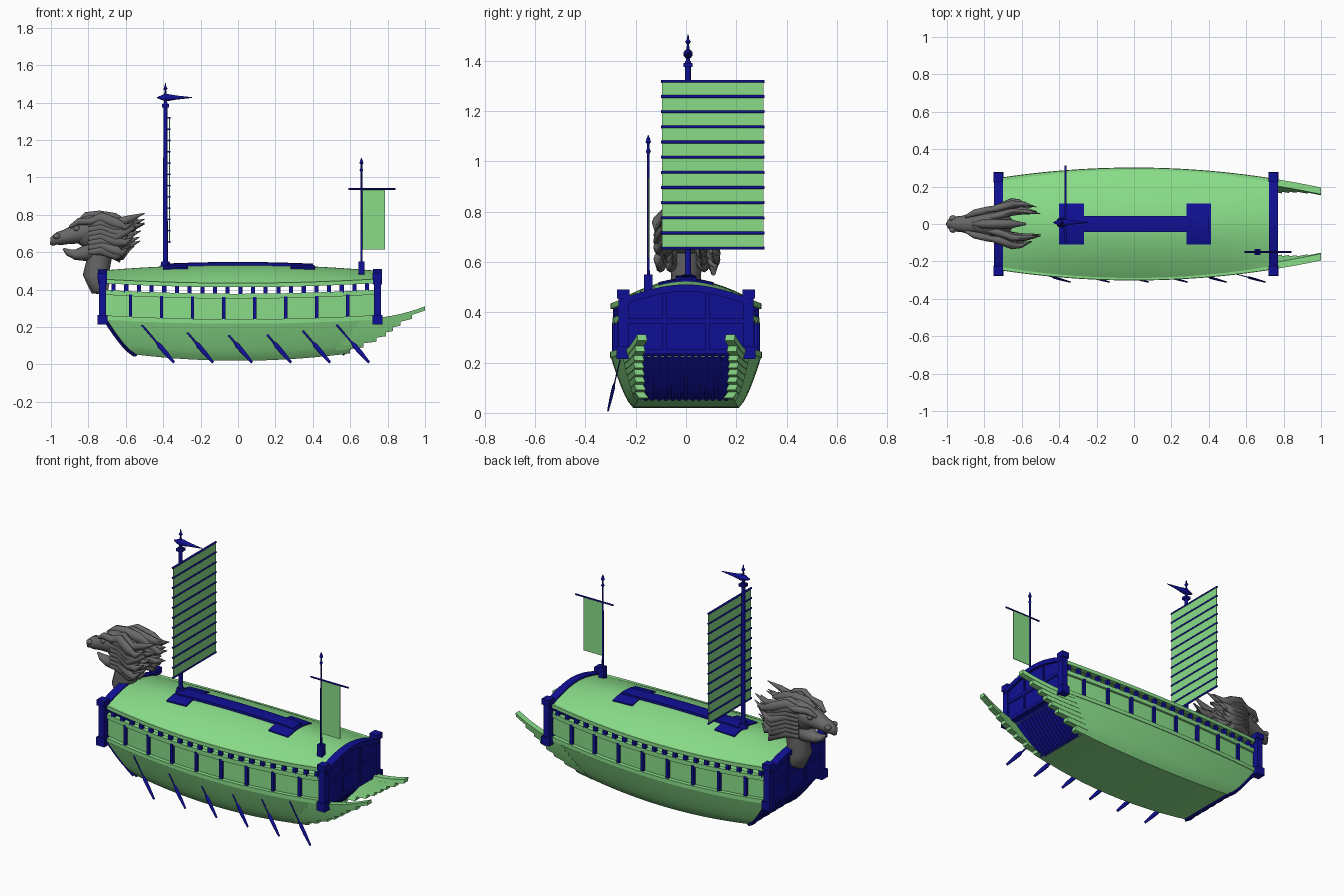
import bpy, bmesh, math, random
from mathutils import Vector

if "Cube" in bpy.data.objects:
    bpy.data.objects.remove(bpy.data.objects["Cube"])


def material(name, col):
    m = bpy.data.materials.new(name)
    m.use_nodes = True
    m.diffuse_color = (*col, 1)
    m.node_tree.nodes["Principled BSDF"].inputs["Base Color"].default_value = (*col, 1)
    return m


GREEN = material("light green", (0.25, 0.72, 0.25))
BLUE = material("navy blue", (0.005, 0.005, 0.30))
GREY = material("stone grey", (0.14, 0.14, 0.14))


def finish(name, bm, mat, angle=35):
    bmesh.ops.recalc_face_normals(bm, faces=bm.faces)
    me = bpy.data.meshes.new(name)
    bm.to_mesh(me)
    bm.free()
    me.materials.append(mat)
    ob = bpy.data.objects.new(name, me)
    bpy.context.collection.objects.link(ob)
    bpy.ops.object.select_all(action="DESELECT")
    ob.select_set(True)
    bpy.context.view_layer.objects.active = ob
    bpy.ops.object.shade_smooth_by_angle(angle=math.radians(angle))
    return ob


def loft(name, rings, mat, angle=35):
    """Closed rings joined into a capped solid."""
    bm = bmesh.new()
    rows = [[bm.verts.new(p) for p in r] for r in rings]
    n = len(rows[0])
    for a, b in zip(rows, rows[1:]):
        for i in range(n):
            j = (i + 1) % n
            bm.faces.new((a[i], a[j], b[j], b[i]))
    bm.faces.new(rows[0])
    bm.faces.new(rows[-1])
    return finish(name, bm, mat, angle)


def box(name, x, y, z, mat):
    return loft(name, [[(a, y[0], z[0]), (a, y[1], z[0]), (a, y[1], z[1]), (a, y[0], z[1])]
                       for a in x], mat)


def tube(name, pts, radii, mat, sides=10, flat=1.0):
    """Tapered tube; flat squeezes it along one cross direction."""
    pts = [Vector(p) for p in pts]
    rings = []
    for i, (p, r) in enumerate(zip(pts, radii)):
        d = (pts[min(i + 1, len(pts) - 1)] - pts[max(i - 1, 0)]).normalized()
        a = d.cross(Vector((0, 1, 0)) if abs(d.y) < 0.9 else Vector((1, 0, 0))).normalized()
        b = d.cross(a)
        rings.append([p + a * r * math.cos(t) + b * r * flat * math.sin(t)
                      for t in (k * math.tau / sides for k in range(sides))])
    return loft(name, rings, mat, 60)


def ball(name, c, size, mat):
    bm = bmesh.new()
    bmesh.ops.create_uvsphere(bm, u_segments=20, v_segments=12, radius=1)
    for v in bm.verts:
        v.co = Vector([v.co[k] * size[k] + c[k] for k in range(3)])
    return finish(name, bm, mat, 60)


def span(a, b, n):
    return [a + (b - a) * i / n for i in range(n + 1)]


# Ship lines
def width(x): return 0.30 - 0.055 * (x / 0.72) ** 2
def sheer(x): return 0.02 * (x / 0.7) ** 2
def keel(x): return 0.02 + 0.11 * x * x
def gunwale(x): return 0.225 + sheer(x) + 0.5 * max(0, x - 0.7) ** 2
def bow_x(v): return -0.55 - 0.16 * v ** 0.7
def stern_x(v): return 0.55 + 0.18 * v ** 0.8


def hull_point(x, v, side=1, inset=0):
    y = width(x) * (0.70 + 0.30 * v ** 0.7) - inset
    return Vector((x, side * y, keel(x) + (gunwale(x) - keel(x)) * v))


def roof_z(x, y):
    edge, top = 0.425 + sheer(x), 0.53 - 0.03 * (x / 0.72) ** 2
    return edge + (top - edge) * (1 - min(1, abs(y) / width(x)) ** 1.8)


# Hull: bottom and flared sides
LEVELS = span(0, 1, 8)
bm = bmesh.new()
rows = []
for u in span(0, 1, 28):
    ring = [(v, s) for s, vs in ((-1, LEVELS[::-1]), (1, LEVELS)) for v in vs]
    rows.append([bm.verts.new(hull_point(bow_x(v) + (stern_x(v) - bow_x(v)) * u, v, s))
                 for v, s in ring])
for a, b in zip(rows, rows[1:]):
    for i in range(len(a) - 1):
        bm.faces.new((a[i], a[i + 1], b[i + 1], b[i]))
    bm.faces.new((a[0], b[0], b[-1], a[-1]))
finish("hull", bm, GREEN, 30)

# Sloping bow and stern boards
for name, fx in (("bow_board", bow_x), ("stern_board", stern_x)):
    loft(name, [[hull_point(fx(v) + dx, v, s, 0.003) for dx, s in
                 ((-0.008, -1), (-0.008, 1), (0.008, 1), (0.008, -1))] for v in LEVELS], BLUE)
for s in (-1, 1):
    tube("bow_edge", [hull_point(bow_x(v), v, s, 0.008) for v in LEVELS], [0.014] * 9, BLUE, 4)
p = hull_point(bow_x(0), 0)
tube("bow_foot", [p, (p.x, -p.y, p.z)], [0.012] * 2, BLUE, 6)
for y in span(-0.16, 0.16, 12):
    tube("stern_rib", [(stern_x(v) + 0.008, y, hull_point(stern_x(v), v).z) for v in LEVELS],
         [0.008] * 9, BLUE, 6)
for y in span(-0.2, 0.2, 6):
    tube("bow_rib", [(bow_x(v) - 0.008, y, hull_point(bow_x(v), v).z) for v in LEVELS],
         [0.006] * 9, BLUE, 6)

# Stepped planks that sweep past the stern
ENDS = [0.60, 0.67, 0.74, 0.79, 0.83, 0.87, 0.93, 1.0]
for s in (-1, 1):
    for k, end in enumerate(ENDS):
        lo, hi = LEVELS[k], LEVELS[k + 1]
        loft("stern_wing_plank",
             [[hull_point(x, lo, s, -0.003), hull_point(x, hi, s, -0.001),
               hull_point(x, hi, s, 0.035), hull_point(x, lo, s, 0.035)]
              for x in span(stern_x(lo) - 0.06, end, 8)], GREEN)


# Lengthwise rails and walls
def rail(name, side, lo, hi, out, thick, mat=GREEN, x0=-0.71, x1=0.735):
    loft(name, [[(x, side * (width(x) + out - d), z + sheer(x))
                 for d, z in ((0, lo), (0, hi), (thick, hi), (thick, lo))]
                for x in span(x0, x1, 28)], mat)


for s in (-1, 1):
    rail("gunwale_rail", s, 0.218, 0.242, 0.002, 0.04)
    rail("side_wall", s, 0.235, 0.36, -0.022, 0.015)
    rail("window_sill", s, 0.352, 0.378, -0.008, 0.03)
    rail("roof_edge_rail", s, 0.413, 0.435, 0.0, 0.03)
    for x in span(-0.575, 0.587, 7):
        y, z = s * (width(x) - 0.018), sheer(x)
        box("wall_post", (x - 0.009, x + 0.009), (y - 0.012, y + 0.012),
            (0.235 + z, 0.36 + z), BLUE)
    for x in span(-0.665, 0.69, 20):
        y, z = s * (width(x) - 0.02), sheer(x)
        box("window_post", (x - 0.011, x + 0.011), (y - 0.011, y + 0.011),
            (0.37 + z, 0.42 + z), BLUE)

# Deck inside
loft("deck", [[(x, -width(x) + 0.03, 0.222), (x, width(x) - 0.03, 0.222),
               (x, width(x) - 0.03, 0.232), (x, -width(x) + 0.03, 0.232)]
              for x in span(-0.70, 0.72, 16)], GREEN)


# Domed roof and its ridge
def roof_strip(name, x0, x1, half, lo, hi, mat):
    rings = []
    for x in span(x0, x1, 24):
        ys = [t * (half or width(x)) for t in span(-1, 1, 20)]
        rings.append([(x, y, roof_z(x, y) + hi) for y in ys]
                     + [(x, y, roof_z(x, y) + lo) for y in ys[::-1]])
    loft(name, rings, mat)


roof_strip("roof", -0.72, 0.745, None, -0.012, 0.003, GREEN)
roof_strip("roof_ridge", -0.38, 0.40, 0.042, -0.005, 0.018, BLUE)
for x in (-0.40, 0.28):
    roof_strip("ridge_end_plate", x, x + 0.132, 0.11, -0.005, 0.010, BLUE)


# End bulkheads with arched beams, posts and framing
def arch(y): return 0.445 + 0.06 * (1 - min(1, abs(y) / 0.26) ** 1.8)


def arched(name, x, dx, lo, hi):
    loft(name, [[(x - dx, y, lo(y)), (x + dx, y, lo(y)), (x + dx, y, hi(y)), (x - dx, y, hi(y))]
                for y in span(-0.25, 0.25, 20)], BLUE)


for x, out in ((-0.725, -1), (0.745, 1)):
    arched("bulkhead", x, 0.008, lambda y: 0.235, arch)
    arched("arched_beam", x, 0.024, lambda y: arch(y) - 0.022, lambda y: arch(y) + 0.006)
    xs = (x - 0.016, x + 0.016)
    for z in (0.245, 0.365):
        box("bulkhead_crossbar", xs, (-0.24, 0.24), (z - 0.01, z + 0.01), BLUE)
    for y in (-0.085, 0.085):
        box("bulkhead_stud", xs, (y - 0.008, y + 0.008), (0.24, 0.48), BLUE)
    for s in (-1, 1):
        box("corner_post", (x - 0.019, x + 0.019), (s * 0.228, s * 0.268), (0.22, 0.48), BLUE)
        box("post_cap", (x - 0.025, x + 0.025), (s * 0.225, s * 0.275), (0.455, 0.49), BLUE)
        box("post_foot", (x - 0.027, x + 0.027), (s * 0.222, s * 0.277), (0.215, 0.265), BLUE)

# Oars on the right side
for k in range(6):
    a, b = Vector((-0.515 + 0.2085 * k, -0.262, 0.212)), Vector((-0.342 + 0.2085 * k, -0.31, 0.01))
    tube("oar", [a.lerp(b, t) for t in (0, 0.45, 0.55, 0.75, 1)],
         [0.005, 0.005, 0.013, 0.012, 0.007], BLUE, 8, 0.5)

# Mast with finial and wind vane
MX, MY = -0.388, 0.008
tube("mast", [(MX, MY, z) for z in (0.50, 1.40)], [0.013, 0.011], BLUE, 12)
tube("mast_base", [(MX, MY, z) for z in (0.51, 0.55)], [0.03, 0.022], BLUE, 12)
box("mast_collar", (MX - 0.018, MX + 0.018), (MY - 0.018, MY + 0.018), (1.375, 1.392), BLUE)
tube("mast_finial", [(MX, MY, z) for z in (1.39, 1.44, 1.465, 1.475, 1.485, 1.505)],
     [0.008, 0.008, 0.004, 0.012, 0.005, 0.002], BLUE)
tube("wind_vane", [(x, MY, 1.427) for x in (-0.432, -0.40, -0.375, -0.33, -0.245)],
     [0.003, 0.016, 0.019, 0.011, 0.002], BLUE, 10)

# Battened sail
SX = -0.366
box("sail", (SX - 0.002, SX + 0.002), (-0.095, 0.308), (0.653, 1.318), GREEN)
for z in span(0.655, 1.318, 11):
    tube("sail_batten", [(SX, -0.1, z), (SX, 0.312, z)], [0.006] * 2, BLUE, 8)
    tube("batten_tie", [(SX, MY, z), (MX, MY, z)], [0.003] * 2, BLUE, 6)

# Stern banner
FX, FY = 0.66, -0.15
box("banner_base", (FX - 0.016, FX + 0.016), (FY - 0.016, FY + 0.016), (0.48, 0.55), BLUE)
tube("banner_pole", [(FX, FY, z) for z in (0.5, 1.03, 1.04, 1.05, 1.07, 1.075, 1.09, 1.105)],
     [0.006, 0.005, 0.010, 0.005, 0.005, 0.011, 0.007, 0.001], BLUE, 8)
tube("banner_yard", [(0.59, FY, 0.938), (0.842, FY, 0.938)], [0.005] * 2, BLUE, 8)
box("banner", (0.664, 0.787), (FY - 0.002, FY + 0.002), (0.615, 0.936), GREEN)


# Dragon figurehead
def profile(name, pts, flat=1.0, y=0):
    tube(name, [(x, y, z) for x, z, r in pts], [r for x, z, r in pts], GREY, 16, flat)


profile("dragon_neck", [(-0.69, 0.42, 0.05), (-0.74, 0.43, 0.065), (-0.76, 0.48, 0.07),
                        (-0.745, 0.55, 0.066), (-0.74, 0.64, 0.08)], 0.9)
ball("dragon_skull", (-0.765, 0, 0.71), (0.12, 0.075, 0.095), GREY)
profile("dragon_snout", [(-0.79, 0.715, 0.07), (-0.86, 0.70, 0.055), (-0.92, 0.682, 0.04),
                         (-0.96, 0.672, 0.036), (-0.985, 0.66, 0.026), (-0.998, 0.638, 0.008)], 1.1)
profile("dragon_jaw", [(-0.75, 0.62, 0.065), (-0.82, 0.593, 0.042), (-0.87, 0.587, 0.028),
                       (-0.91, 0.60, 0.018), (-0.935, 0.62, 0.005)], 1.2)
profile("dragon_crest", [(-0.86, 0.76, 0.01), (-0.81, 0.785, 0.03), (-0.74, 0.79, 0.033),
                         (-0.66, 0.78, 0.03), (-0.58, 0.755, 0.008)], 0.8)
random.seed(4)
for s in (-1, 1):
    ball("dragon_eye", (-0.862, s * 0.05, 0.727), (0.018, 0.014, 0.016), GREY)
    ball("dragon_nostril", (-0.968, s * 0.03, 0.685), (0.02, 0.017, 0.016), GREY)
    tube("dragon_brow", [(-0.90, s * 0.04, 0.735), (-0.85, s * 0.06, 0.765),
                         (-0.78, s * 0.075, 0.765), (-0.70, s * 0.10, 0.79)],
         [0.008, 0.019, 0.02, 0.003], GREY)
    # Swept mane locks
    for k in range(16):
        t = (k % 8) / 7
        layer = k // 8
        z0 = 0.60 + 0.17 * t
        tip = -0.53 + 0.05 * random.random() - 0.06 * (1 - t) - 0.04 * layer
        y = 0.03 + 0.04 * layer
        out = y + 0.03 + 0.02 * random.random()
        zt = z0 + 0.005 + 0.03 * random.uniform(-1, 1)
        tube("dragon_mane_lock", [(-0.80, s * y, z0), (-0.73, s * (y + 0.015), z0 + 0.015),
                                  (-0.65, s * out, z0 - 0.015),
                                  ((tip - 0.65) / 2, s * out, zt - 0.015), (tip, s * out * 0.85, zt + 0.012)],
             [0.012, 0.03, 0.028, 0.018, 0.002], GREY, 8, 0.7)
